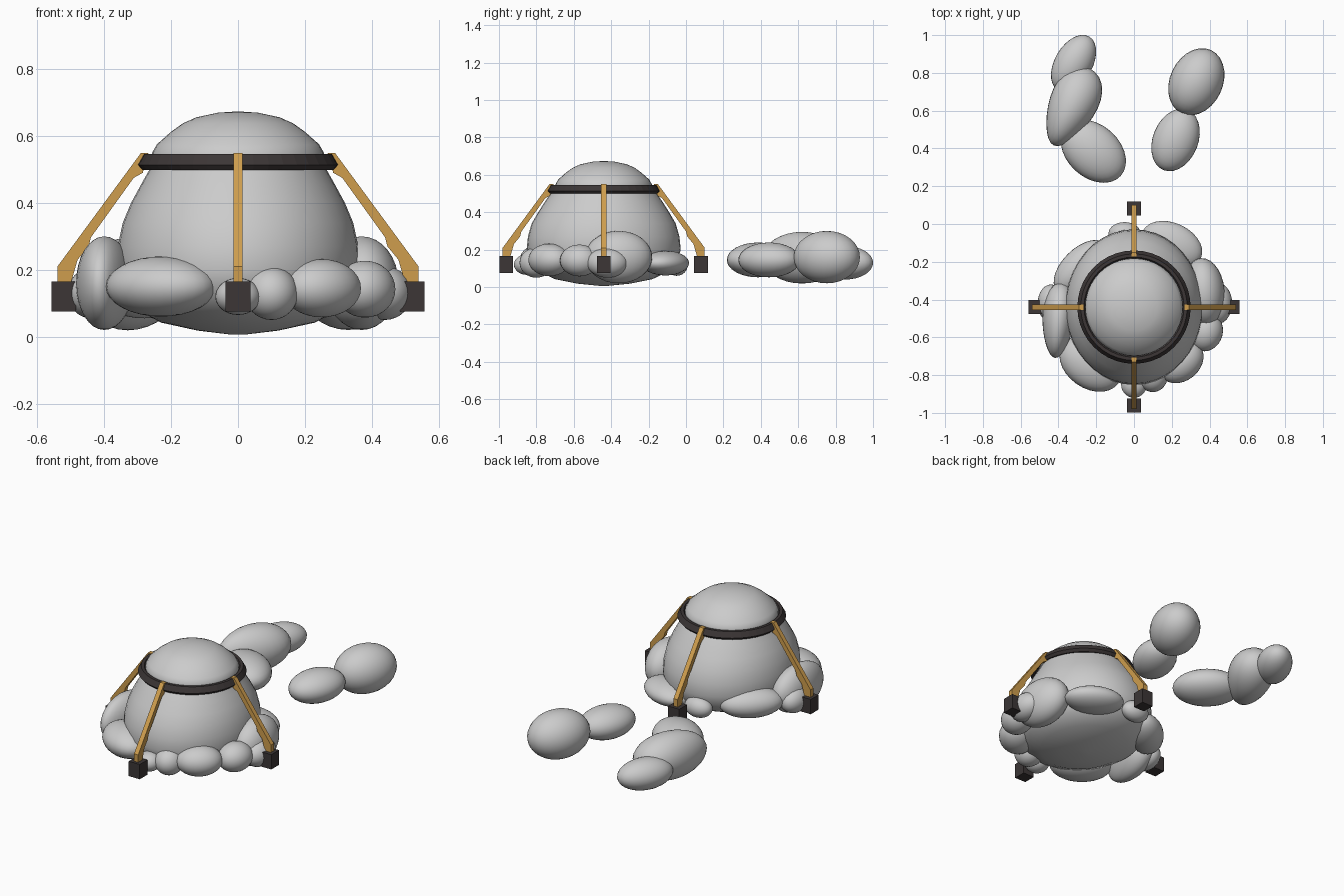
import bpy, bmesh, math
from mathutils import Matrix, Vector

if "Cube" in bpy.data.objects:
    bpy.data.objects.remove(bpy.data.objects["Cube"])

CENTRE = Vector((0, -0.44, 0))


def material(name, rgb):
    m = bpy.data.materials.new(name)
    m.use_nodes = True
    m.diffuse_color = (*rgb, 1)
    bsdf = next(n for n in m.node_tree.nodes if n.type == 'BSDF_PRINCIPLED')
    bsdf.inputs["Base Color"].default_value = (*rgb, 1)
    return m


GREY = material("light_grey", (0.6, 0.6, 0.6))
DARK = material("charcoal", (0.045, 0.037, 0.037))
GOLD = material("ochre", (0.62, 0.34, 0.075))


def finish(bm, name, mat, smooth=False):
    bmesh.ops.recalc_face_normals(bm, faces=bm.faces)
    mesh = bpy.data.meshes.new(name)
    bm.to_mesh(mesh)
    bm.free()
    mesh.materials.append(mat)
    if smooth:
        mesh.shade_smooth()
    ob = bpy.data.objects.new(name, mesh)
    bpy.context.collection.objects.link(ob)
    return ob


def lathe(name, profile, mat, closed=False, smooth=True, sides=40):
    """Stack of elliptical rings (x radius, y radius, z)."""
    bm = bmesh.new()
    rings = []
    for rx, ry, z in profile:
        rings.append([bm.verts.new(CENTRE + Vector((rx * math.cos(t), ry * math.sin(t), z)))
                      for t in (math.tau * i / sides for i in range(sides))])
    pairs = list(zip(rings, rings[1:]))
    if closed:
        pairs.append((rings[-1], rings[0]))
    for low, high in pairs:
        for i in range(sides):
            j = (i + 1) % sides
            bm.faces.new((low[i], low[j], high[j], high[i]))
    if not closed:
        bm.faces.new(rings[0])
        bm.faces.new(rings[-1])
    return finish(bm, name, mat, smooth)


def puff(name, x, y, z, length, width, height, angle=0, taper=0):
    """Rounded lump, optionally narrower at its tail end."""
    bm = bmesh.new()
    bmesh.ops.create_uvsphere(bm, u_segments=28, v_segments=16, radius=1)
    for v in bm.verts:
        k = 1 + taper * v.co.x
        v.co = Vector((v.co.x * length, v.co.y * width * k, v.co.z * height))
    bm.transform(Matrix.Translation((x, y, z)) @ Matrix.Rotation(math.radians(angle), 4, 'Z'))
    return finish(bm, name, GREY, True)


# Main dome, its cap and the clamping ring
lathe("dome", [(0.02, 0.02, 0.006), (0.12, 0.14, 0.018), (0.23, 0.26, 0.042),
               (0.31, 0.35, 0.085), (0.35, 0.395, 0.14), (0.363, 0.412, 0.2),
               (0.36, 0.405, 0.27), (0.345, 0.385, 0.34), (0.32, 0.35, 0.4),
               (0.29, 0.315, 0.455), (0.262, 0.28, 0.505), (0.25, 0.26, 0.53)], GREY)
lathe("cap", [(r, r, z) for r, z in ((0.26, 0.52), (0.257, 0.55), (0.243, 0.575), (0.2, 0.613),
                                     (0.165, 0.638), (0.125, 0.656), (0.06, 0.67),
                                     (0.015, 0.673))], GREY)
lathe("clamp_ring", [(r, r, z) for r, z in ((0.255, 0.53), (0.278, 0.5), (0.287, 0.499),
                                            (0.3, 0.514), (0.282, 0.546), (0.265, 0.546))],
      DARK, closed=True, smooth=False)

# Lumps around the foot of the dome: x, y, z, length, width, height, angle, taper
FOOT = [
    (-0.23, -0.74, 0.15, 0.18, 0.13, 0.09, -35),
    (0, -0.85, 0.12, 0.068, 0.07, 0.055),
    (0.1, -0.8, 0.13, 0.08, 0.09, 0.08),
    (0.25, -0.73, 0.145, 0.13, 0.1, 0.087, 40),
    (0.38, -0.57, 0.142, 0.105, 0.09, 0.085, 75),
    (0.44, -0.42, 0.13, 0.11, 0.08, 0.08, 90),
    (0.37, -0.36, 0.16, 0.18, 0.11, 0.14, 95),
    (0.2, -0.11, 0.128, 0.17, 0.115, 0.066, -25),
    (-0.05, -0.05, 0.12, 0.085, 0.06, 0.06),
    (-0.28, -0.23, 0.14, 0.18, 0.1, 0.085, 45),
    (-0.4, -0.51, 0.16, 0.2, 0.085, 0.14, 85, 0.2),
    (-0.44, -0.42, 0.13, 0.1, 0.07, 0.075, 90),
]
for i, p in enumerate(FOOT):
    puff(f"foot_lump_{i + 1}", *p)

# Loose lumps behind the dome
LOOSE = [
    (-0.32, 0.85, 0.13, 0.165, 0.1, 0.09, 60),
    (-0.33, 0.62, 0.157, 0.225, 0.125, 0.138, 65, 0.25),
    (-0.215, 0.385, 0.145, 0.195, 0.14, 0.093, -42),
    (0.33, 0.753, 0.16, 0.185, 0.14, 0.14, 65),
    (0.22, 0.445, 0.145, 0.172, 0.12, 0.093, 68),
]
for i, p in enumerate(LOOSE):
    puff(f"loose_lump_{i + 1}", *p)

# Four bent struts with foot blocks
STRUT = [(0.54, 0.16), (0.54, 0.21), (0.29, 0.55), (0.268, 0.55), (0.285, 0.49), (0.312, 0.475),
         (0.44, 0.297), (0.447, 0.27), (0.48, 0.23), (0.5, 0.16)]
for k, side in enumerate(("left", "back", "right", "front")):
    place = Matrix.Translation(CENTRE) @ Matrix.Rotation(k * math.pi / 2, 4, 'Z')

    bm = bmesh.new()
    face = bm.faces.new([bm.verts.new((r, -0.014, z)) for r, z in STRUT])
    out = bmesh.ops.extrude_face_region(bm, geom=[face])
    bmesh.ops.translate(bm, vec=(0, 0.028, 0),
                        verts=[g for g in out["geom"] if isinstance(g, bmesh.types.BMVert)])
    bm.transform(place)
    finish(bm, side + "_strut", GOLD)

    bm = bmesh.new()
    bmesh.ops.create_cube(bm, size=1, matrix=Matrix.Translation((0.521, 0, 0.12))
                          @ Matrix.Diagonal((0.074, 0.074, 0.09, 1)))
    bm.transform(place)
    finish(bm, side + "_foot_block", DARK)
